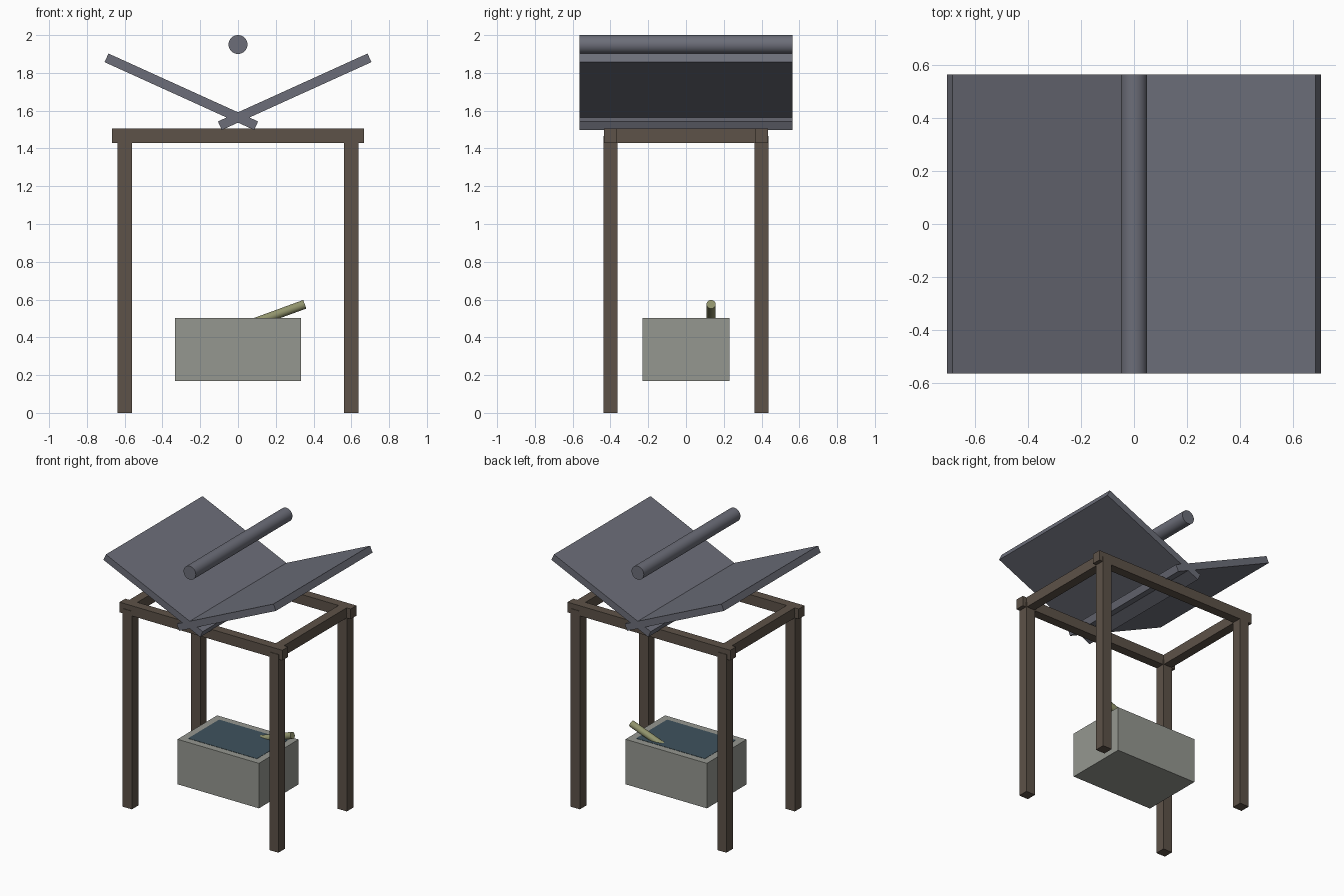
import bpy
from math import radians, pi

if "Cube" in bpy.data.objects:
    bpy.data.objects.remove(bpy.data.objects["Cube"])


def material(name, rgb):
    m = bpy.data.materials.new(name)
    m.diffuse_color = (*rgb, 1)
    m.use_nodes = True
    m.node_tree.nodes["Principled BSDF"].inputs["Base Color"].default_value = m.diffuse_color
    return m


slate = material("slate", (0.15, 0.155, 0.19))
wood = material("dark_wood", (0.11, 0.085, 0.065))
stone = material("stone", (0.30, 0.31, 0.28))
water = material("water", (0.05, 0.085, 0.11))
bamboo = material("bamboo", (0.28, 0.29, 0.15))


def box(name, loc, size, mat, tilt=0):
    bpy.ops.mesh.primitive_cube_add(size=1)
    ob = bpy.context.object
    ob.name = name
    ob.scale = size
    bpy.ops.object.transform_apply(location=False, rotation=False, scale=True)
    ob.location = loc
    ob.rotation_euler = (0, tilt, 0)
    ob.data.materials.append(mat)
    return ob


def rod(name, loc, radius, length, rot, mat):
    bpy.ops.mesh.primitive_cylinder_add(vertices=32, radius=radius, depth=length,
                                        location=loc, rotation=rot)
    ob = bpy.context.object
    ob.name = name
    ob.data.materials.append(mat)
    bpy.ops.object.shade_smooth_by_angle(angle=radians(40))
    return ob


# Posts
for sx, side in ((-1, "left"), (1, "right")):
    for sy, end in ((-1, "front"), (1, "back")):
        box(f"{end}_{side}_post", (sx * 0.6, sy * 0.4, 0.733), (0.075, 0.075, 1.466), wood)

# Top frame beams, the long ones overhanging the posts
for s, end in ((-1, "front"), (1, "back")):
    box(f"{end}_beam", (0, s * 0.4, 1.467), (1.333, 0.067, 0.075), wood)
for s, side in ((-1, "left"), (1, "right")):
    box(f"{side}_beam", (s * 0.6, 0, 1.467), (0.067, 0.865, 0.075), wood)

# Crossing roof slabs and the ridge pole above
for s, side in ((-1, "left"), (1, "right")):
    box(f"{side}_roof_slab", (s * 0.30, 0, 1.70), (0.87, 1.13, 0.05), slate, -s * radians(24.4))
rod("ridge_pole", (0, 0, 1.95), 0.05, 1.13, (pi / 2, 0, 0), slate)

# Stone basin with water surface
box("basin", (0, 0, 0.335), (0.667, 0.463, 0.333), stone)
box("water_surface", (0, 0, 0.4925), (0.563, 0.362, 0.022), water)

# Bamboo spout dipping into the basin
rod("bamboo_spout", (0.197, 0.133, 0.518), 0.024, 0.333, (0, radians(70), 0), bamboo)
